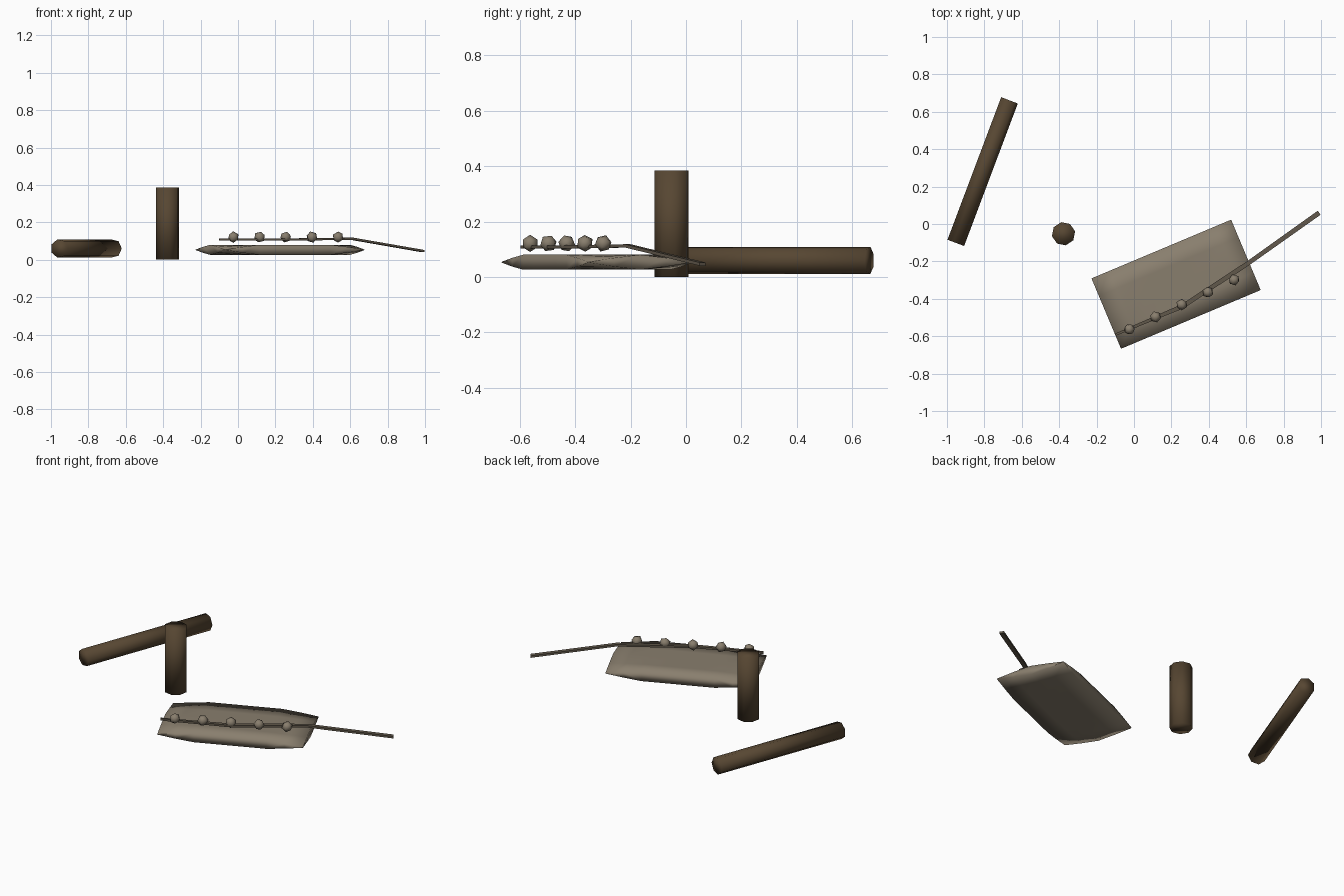
import bpy, bmesh, math
from mathutils import Vector, Matrix

cube = bpy.data.objects.get("Cube")
if cube:
    bpy.data.objects.remove(cube, do_unlink=True)


def material(name, rgb):
    m = bpy.data.materials.new(name)
    m.use_nodes = True
    m.diffuse_color = (*rgb, 1)
    m.node_tree.nodes["Principled BSDF"].inputs["Base Color"].default_value = (*rgb, 1)
    return m


bark = material("dark bark", (0.095, 0.062, 0.032))
canvas = material("worn canvas", (0.25, 0.21, 0.155))
cord = material("dark cord", (0.12, 0.098, 0.07))


def finish(name, bm, mat):
    bmesh.ops.recalc_face_normals(bm, faces=bm.faces[:])
    mesh = bpy.data.meshes.new(name)
    bm.to_mesh(mesh)
    bm.free()
    for p in mesh.polygons:
        p.use_smooth = True
    mesh.materials.append(mat)
    ob = bpy.data.objects.new(name, mesh)
    bpy.context.collection.objects.link(ob)
    return ob


def log(name, a, b, radius, sides, spin):
    """Faceted timber running from point a to point b."""
    a, b = Vector(a), Vector(b)
    place = (Matrix.Translation((a + b) / 2)
             @ (b - a).to_track_quat('Z', 'Y').to_matrix().to_4x4()
             @ Matrix.Rotation(spin, 4, 'Z'))
    bm = bmesh.new()
    bmesh.ops.create_cone(bm, cap_ends=True, segments=sides, radius1=radius,
                          radius2=radius, depth=(b - a).length, matrix=place)
    return finish(name, bm, bark)


# Timber: one lying, one standing
log("lying_log", (-0.955, -0.1, 0.06), (-0.668, 0.662, 0.06), 0.05, 7, math.pi / 2)
log("standing_post", (-0.377, -0.052, 0), (-0.377, -0.052, 0.385), 0.063, 8, 0.2)

# Padded sheet: a shallow box pinched flat at its four corners
length, width, nx, ny = 0.81, 0.408, 8, 4
place = Matrix.Translation((0.225, -0.322, 0.053)) @ Matrix.Rotation(math.radians(22.8), 4, 'Z')
bm = bmesh.new()


def sheet_point(i, j, side):
    x, y = (i / nx - 0.5) * length, (j / ny - 0.5) * width
    corner = math.hypot(length / 2 - abs(x), width / 2 - abs(y))
    rise = 0.001 + 0.026 * min(1, corner / 0.18)
    return bm.verts.new(place @ Vector((x, y, side * rise)))


layers = [[[sheet_point(i, j, s) for j in range(ny + 1)] for i in range(nx + 1)] for s in (-1, 1)]
for g in layers:
    for i in range(nx):
        for j in range(ny):
            bm.faces.new((g[i][j], g[i + 1][j], g[i + 1][j + 1], g[i][j + 1]))
low, high = layers
for j in (0, ny):
    for i in range(nx):
        bm.faces.new((low[i][j], low[i + 1][j], high[i + 1][j], high[i][j]))
for i in (0, nx):
    for j in range(ny):
        bm.faces.new((low[i][j], low[i][j + 1], high[i][j + 1], high[i][j]))
finish("padded_sheet", bm, canvas)

# Flat strap running over the sheet and drooping past its end
path = [Vector(p) for p in ((-0.1, -0.592, 0.108), (0.26, -0.44, 0.108),
                            (0.61, -0.21, 0.112), (0.99, 0.06, 0.046))]
half_widths = (0.006, 0.012, 0.012, 0.013)
bm = bmesh.new()
rings = []
for k, p in enumerate(path):
    d = path[min(k + 1, len(path) - 1)] - path[max(k - 1, 0)]
    across = Vector((-d.y, d.x, 0)).normalized() * half_widths[k]
    up = Vector((0, 0, 0.006))
    rings.append([bm.verts.new(p + s * across + t * up)
                  for s, t in ((-1, -1), (1, -1), (1, 1), (-1, 1))])
for r, q in zip(rings, rings[1:]):
    for k in range(4):
        n = (k + 1) % 4
        bm.faces.new((r[k], r[n], q[n], q[k]))
bm.faces.new(rings[0])
bm.faces.new(rings[-1])
strap = finish("strap", bm, cord)
for p in strap.data.polygons:
    p.use_smooth = False

# Row of faceted beads along the strap
for k in range(5):
    bm = bmesh.new()
    spot = Matrix.Translation((-0.025 + 0.14 * k, -0.563 + 0.066 * k, 0.121))
    bmesh.ops.create_icosphere(bm, subdivisions=1, radius=0.031,
                               matrix=spot @ Matrix.Rotation(0.7 * k, 4, 'X'))
    finish("bead_%d" % (k + 1), bm, canvas)
